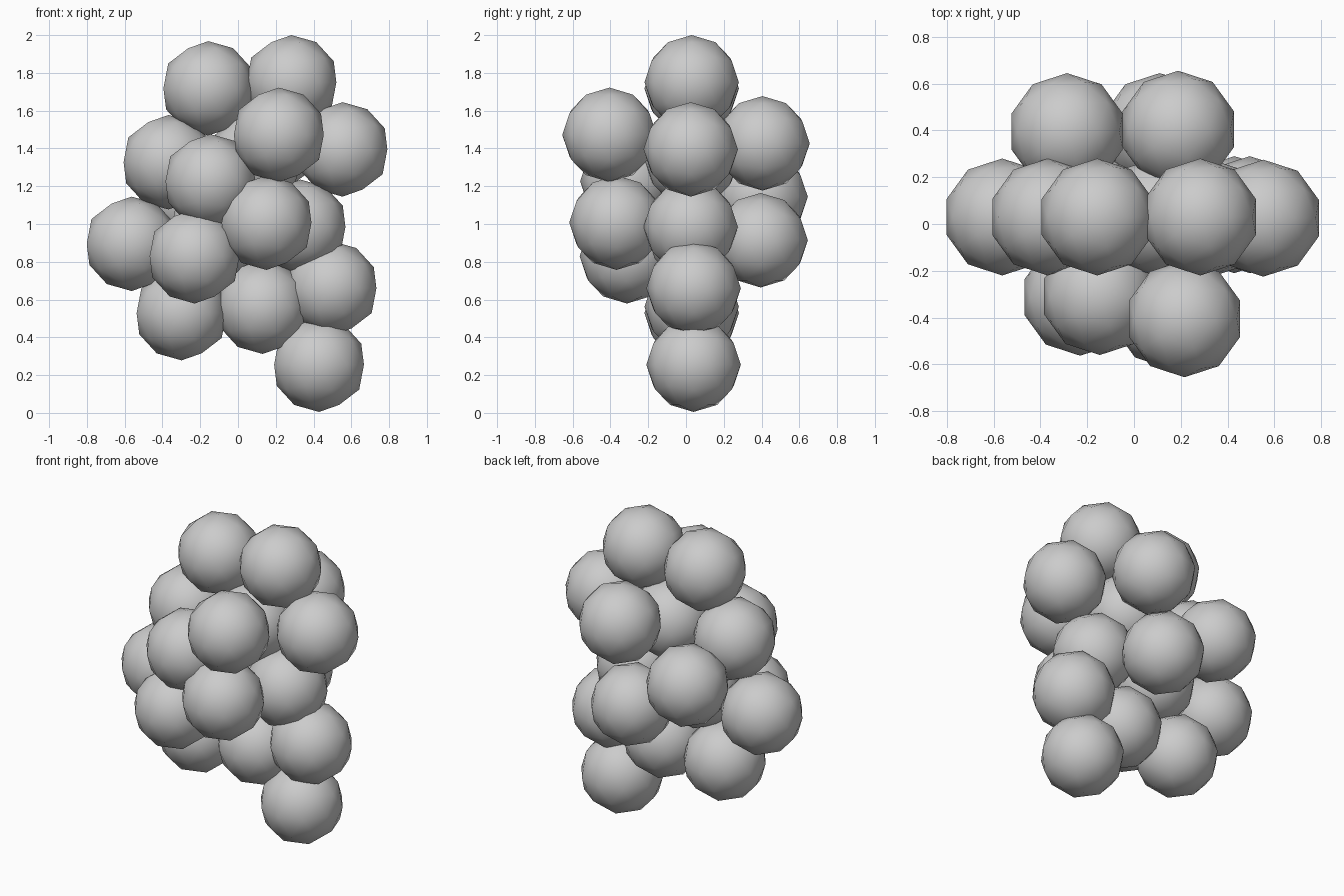
import bpy

RADIUS = 0.25


def berry(name, x, y, z):
    bpy.ops.mesh.primitive_ico_sphere_add(subdivisions=2, radius=RADIUS, location=(x, y, z))
    obj = bpy.context.object
    obj.name = name
    bpy.ops.object.shade_smooth()


layers = {
    # main flat layer, from the top row down to the tip
    "middle_berry": [
        (-0.157, 0.03, 1.718), (0.283, 0.03, 1.75),
        (-0.368, 0.03, 1.327), (0.09, 0.03, 1.34), (0.553, 0.025, 1.395),
        (-0.563, 0.03, 0.895), (-0.12, 0.03, 0.95), (0.331, 0.025, 0.985),
        (-0.299, 0.03, 0.528), (0.13, 0.03, 0.562), (0.495, 0.04, 0.66),
        (0.429, 0.04, 0.255),
    ],
    # berries bulging to the front
    "front_berry": [
        (0.216, -0.405, 1.472), (-0.146, -0.31, 1.226),
        (0.151, -0.368, 1.007), (-0.23, -0.313, 0.829),
    ],
    # berries bulging to the back
    "back_berry": [
        (0.189, 0.405, 1.427), (-0.286, 0.395, 1.143), (0.11, 0.395, 0.914),
    ],
}

for name, spots in layers.items():
    for i, spot in enumerate(spots, 1):
        berry(f"{name}_{i}", *spot)
